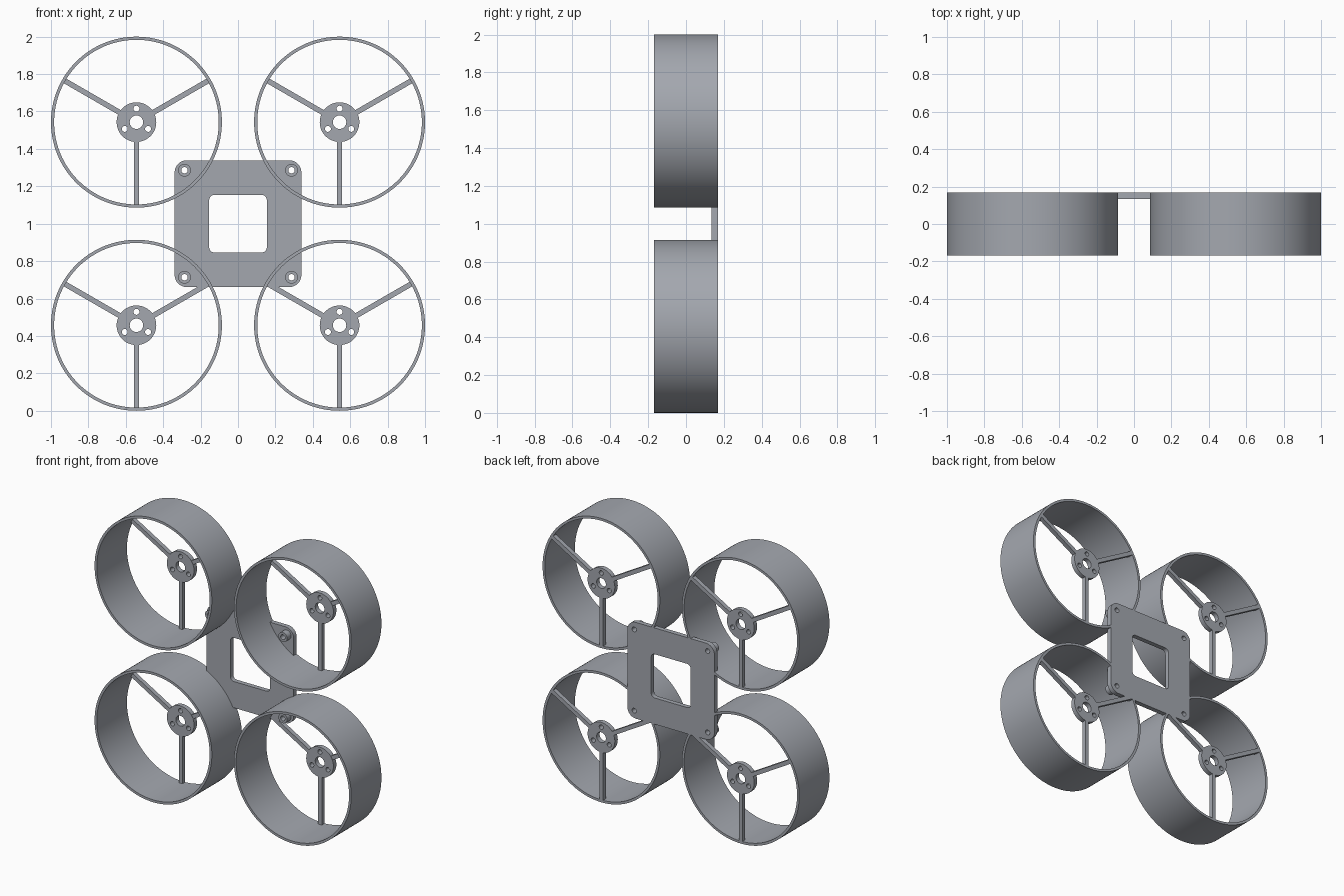
import bpy, bmesh
from math import cos, sin, pi, radians

if "Cube" in bpy.data.objects:
    bpy.data.objects.remove(bpy.data.objects["Cube"])

BACK = 0.168          # rear plane shared by every part
C = 0.543             # rotor offset from the middle
R_OUT, R_IN = 0.457, 0.440

GREY = bpy.data.materials.new("slate_grey")
GREY.diffuse_color = (0.37, 0.39, 0.43, 1)
GREY.use_nodes = True
GREY.node_tree.nodes["Principled BSDF"].inputs["Base Color"].default_value = GREY.diffuse_color


def circle(r, cx=0, cz=0, n=32):
    return [(cx + r * cos(2 * pi * i / n), cz + r * sin(2 * pi * i / n)) for i in range(n)]


def rounded_square(half, r, n=8):
    pts = []
    for q, (sx, sz) in enumerate([(1, 1), (-1, 1), (-1, -1), (1, -1)]):
        for i in range(n + 1):
            a = (q + i / n) * pi / 2
            pts.append((sx * (half - r) + r * cos(a), sz * (half - r) + r * sin(a)))
    return pts


def extrude(name, loops, y0, y1, x=0, z=0):
    """Fill outlines (inner loops become holes) in the xz plane, from y0 to y1."""
    cu = bpy.data.curves.new(name, 'CURVE')
    cu.dimensions = '2D'
    cu.fill_mode = 'BOTH'
    cu.extrude = (y1 - y0) / 2
    for loop in loops:
        sp = cu.splines.new('POLY')
        sp.points.add(len(loop) - 1)
        for p, (u, v) in zip(sp.points, loop):
            p.co = (u, v, 0, 1)
        sp.use_cyclic_u = True
    ob = bpy.data.objects.new(name, cu)
    bpy.context.collection.objects.link(ob)
    ob.location = (x, (y0 + y1) / 2, z)
    ob.rotation_euler = (pi / 2, 0, 0)
    bpy.ops.object.select_all(action='DESELECT')
    ob.select_set(True)
    bpy.context.view_layer.objects.active = ob
    bpy.ops.object.convert(target='MESH')
    ob = bpy.context.view_layer.objects.active
    bm = bmesh.new()
    bm.from_mesh(ob.data)
    bmesh.ops.remove_doubles(bm, verts=bm.verts, dist=1e-5)
    bmesh.ops.recalc_face_normals(bm, faces=bm.faces)
    bm.to_mesh(ob.data)
    bm.free()
    ob.data.materials.clear()
    ob.data.materials.append(GREY)
    bpy.ops.object.shade_smooth_by_angle(angle=radians(30))
    return ob


def spoke_outline(angle, r0=0.1, r1=0.45, w=0.014):
    c, s = cos(angle), sin(angle)
    return [(r * c - t * s, r * s + t * c) for r, t in [(r0, -w), (r1, -w), (r1, w), (r0, w)]]


corners = [(sx, sz) for sx in (-1, 1) for sz in (-1, 1)]

# Four ducted rotors: duct, motor mount and three spokes each
mount = [circle(0.106, n=48), circle(0.036)]
mount += [circle(0.016, 0.072 * cos(a), 0.072 * sin(a), 20)
          for a in map(radians, (90, 210, 330))]
for sx, sz in corners:
    x, z = sx * C, 1 + sz * C
    extrude("duct_ring", [circle(R_OUT, n=128), circle(R_IN, n=128)], -BACK, BACK, x, z)
    extrude("motor_mount", mount, 0.135, BACK, x, z)
    for deg in (30, 150, 270):
        extrude("duct_spoke", [spoke_outline(radians(deg))], 0.137, BACK, x, z)

# Central plate with a square window and corner screw holes
H = 0.286
plate = [rounded_square(0.339, 0.065), rounded_square(0.154, 0.028)]
plate += [circle(0.017, sx * H, sz * H, 24) for sx, sz in corners]
extrude("centre_plate", plate, 0.135, BACK, 0, 1)

# Hollow standoffs in front of the plate
for sx, sz in corners:
    extrude("standoff", [circle(0.034, n=24), circle(0.017, n=24)], 0.09, 0.136,
            sx * H, 1 + sz * H)
